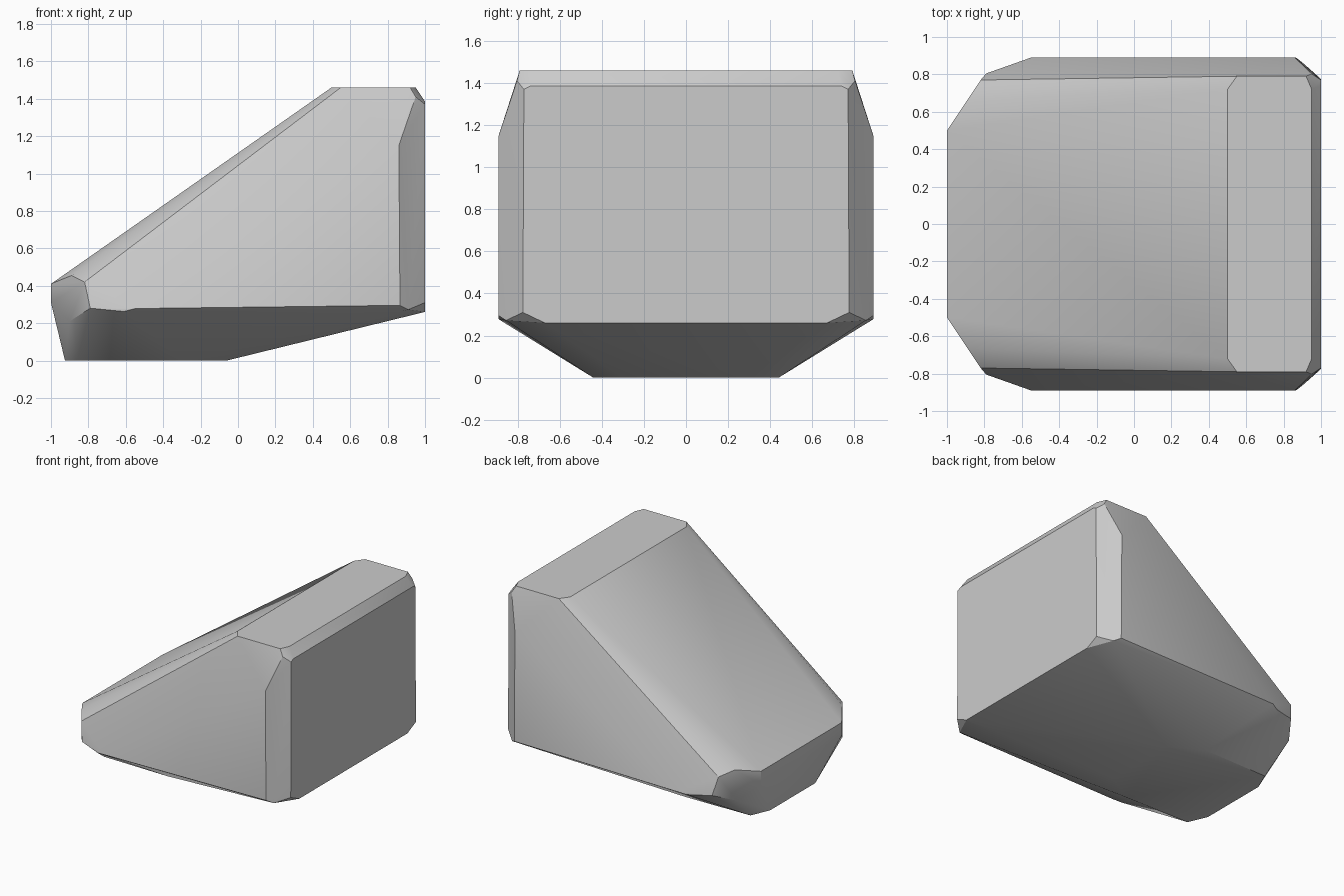
import bpy, bmesh, math

cube = bpy.data.objects.get("Cube")
if cube:
    bpy.data.objects.remove(cube, do_unlink=True)

# One half of the chamfered wedge; the other half is mirrored across y
top_plateau = [(.5, .72, 1.46), (.55, .79, 1.46), (.92, .79, 1.46), (.95, .72, 1.46)]
tall_end = [(1, .74, 1.385), (1, .77, 1.37), (1, .775, .31), (1, .67, .26)]
tall_corner = [(.95, .803, 1.41), (.86, .89, 1.15), (.866, .89, .295), (.91, .855, .272)]
low_side = [(-.55, .89, .278), (-.61, .865, .262)]
low_corner = [(-1, .5, .41), (-.89, .665, .455), (-.82, .77, .42),
              (-.79, .805, .28), (-.9, .65, .21), (-1, .5, .31)]
base = [(-.925, .28, 0), (-.86, .43, 0), (-.3, .44, 0), (-.06, .3, 0)]

# Wrap the corners in a convex shell
bm = bmesh.new()
for x, y, z in top_plateau + tall_end + tall_corner + low_side + low_corner + base:
    for side in (1, -1):
        bm.verts.new((x, y * side, z))
bmesh.ops.convex_hull(bm, input=bm.verts[:])
loose = [v for v in bm.verts if not v.link_faces]
bmesh.ops.delete(bm, geom=loose, context='VERTS')
bmesh.ops.dissolve_limit(bm, angle_limit=math.radians(1.5),
                         verts=bm.verts[:], edges=bm.edges[:])
bmesh.ops.recalc_face_normals(bm, faces=bm.faces[:])

mesh = bpy.data.meshes.new("wedge_block")
bm.to_mesh(mesh)
bm.free()
block = bpy.data.objects.new("wedge_block", mesh)
bpy.context.collection.objects.link(block)

# Plain grey stone
grey = bpy.data.materials.new("grey_stone")
grey.use_nodes = True
colour = (.6, .6, .6, 1)
grey.diffuse_color = colour
grey.node_tree.nodes["Principled BSDF"].inputs["Base Color"].default_value = colour
mesh.materials.append(grey)

# Soft shoulders, crisp chamfers
bpy.ops.object.select_all(action='DESELECT')
block.select_set(True)
bpy.context.view_layer.objects.active = block
bpy.ops.object.shade_smooth_by_angle(angle=math.radians(30))
